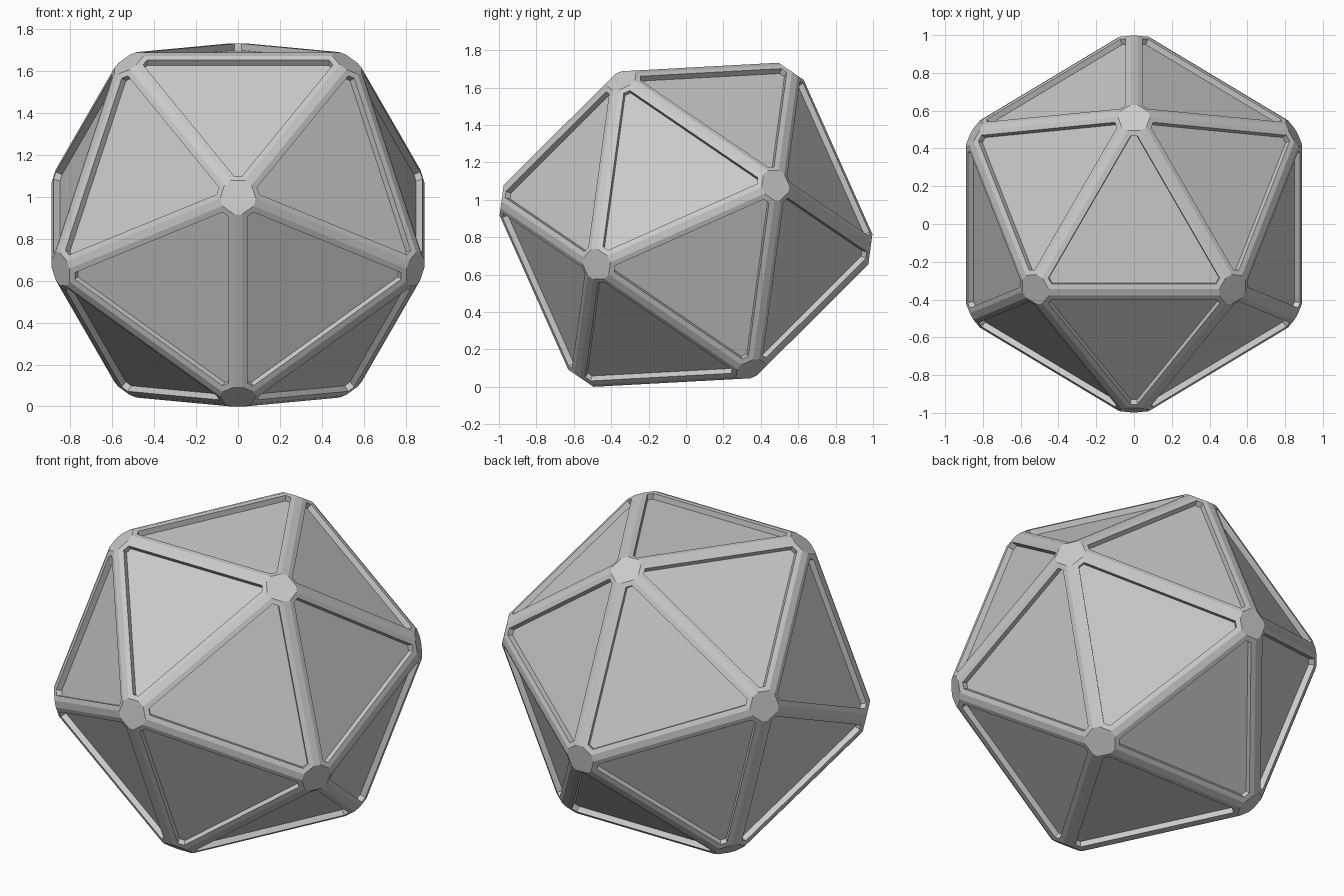
import bpy, bmesh, math
from mathutils import Matrix

if "Cube" in bpy.data.objects:
    bpy.data.objects.remove(bpy.data.objects["Cube"])

R = 1.055          # radius of the sharp icosahedron
CAP = 0.9945       # distance of the vertex cap planes
EDGE_CUT = 0.0073  # how far the edge ridges are planed down
TILT = math.radians(3.1)

bm = bmesh.new()
bmesh.ops.create_icosphere(bm, subdivisions=1, radius=R)

# turn one triangle to the top, then lean the body slightly
top = max(bm.verts, key=lambda v: v.co.z)
ring = [e.other_vert(top).co for e in top.link_edges]
ref = ring[0]
spin = math.pi / 2 - math.atan2(ref.y, ref.x)
face_angle = math.radians(37.377)
bmesh.ops.transform(bm, verts=bm.verts[:],
                    matrix=Matrix.Rotation(TILT - face_angle, 4, 'X') @ Matrix.Rotation(spin, 4, 'Z'))

# cutting planes for ridges and corners
cuts = []
for e in bm.edges:
    mid = (e.verts[0].co + e.verts[1].co) / 2
    cuts.append((mid.normalized(), mid.length - EDGE_CUT))
for v in bm.verts:
    cuts.append((v.co.normalized(), CAP))


def plane_off(normal, dist):
    geom = bm.verts[:] + bm.edges[:] + bm.faces[:]
    res = bmesh.ops.bisect_plane(bm, geom=geom, dist=1e-6, plane_co=normal * dist,
                                 plane_no=normal, clear_outer=True)
    rim = [g for g in res['geom_cut'] if isinstance(g, bmesh.types.BMEdge)]
    bmesh.ops.contextual_create(bm, geom=rim)


for n, d in cuts:
    plane_off(n, d)
bmesh.ops.recalc_face_normals(bm, faces=bm.faces[:])

# sunken triangular panels with a flat rim
panels = sorted(bm.faces, key=lambda f: -f.calc_area())[:20]
bmesh.ops.inset_individual(bm, faces=panels, thickness=0.028, use_even_offset=True)
bmesh.ops.inset_individual(bm, faces=panels, thickness=0.003, depth=-0.032, use_even_offset=True)

# stand on the ground
low = min(v.co.z for v in bm.verts)
bmesh.ops.translate(bm, verts=bm.verts[:], vec=(0, 0, -low))

mesh = bpy.data.meshes.new("framed_icosahedron")
bm.to_mesh(mesh)
bm.free()
obj = bpy.data.objects.new("framed_icosahedron", mesh)
bpy.context.collection.objects.link(obj)
